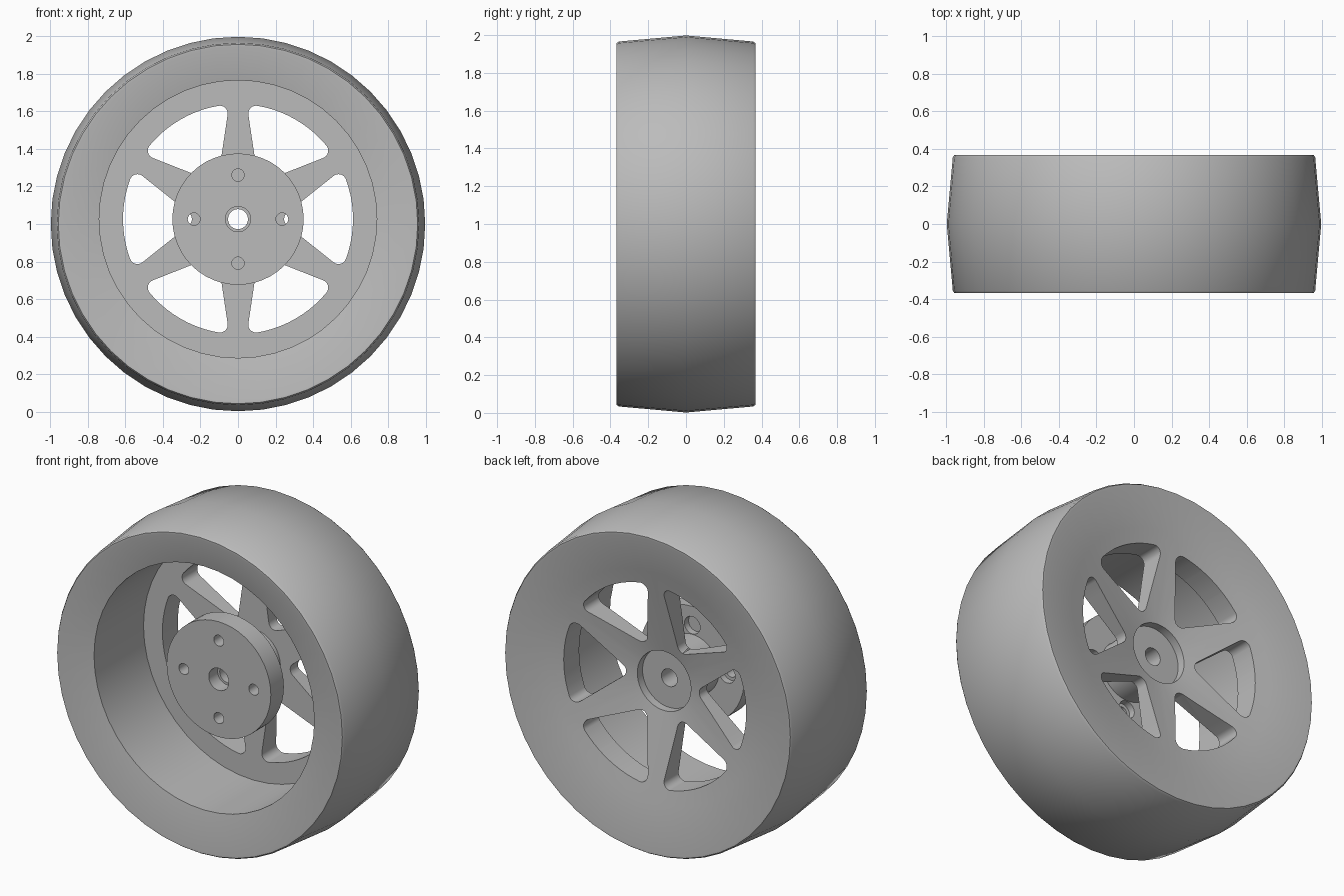
import bpy, bmesh, math
from math import sin, cos, pi, radians

default = bpy.data.objects.get("Cube")
if default:
    bpy.data.objects.remove(default, do_unlink=True)

AXLE = 1.026      # height of the hub axis
TYRE = 1.0        # height of the tread axis
SEGMENTS = 48

grey = bpy.data.materials.new("plain_grey")
grey.use_nodes = True
colour = (0.5, 0.5, 0.5, 1)
grey.diffuse_color = colour
grey.node_tree.nodes["Principled BSDF"].inputs["Base Color"].default_value = colour


def finish(bm, name):
    bmesh.ops.recalc_face_normals(bm, faces=bm.faces)
    mesh = bpy.data.meshes.new(name)
    bm.to_mesh(mesh)
    bm.free()
    mesh.materials.append(grey)
    obj = bpy.data.objects.new(name, mesh)
    bpy.context.collection.objects.link(obj)
    return obj


def lathe(name, profile):
    """Revolve a closed (radius, y) loop; the outer tyre has its own axis."""
    bm = bmesh.new()
    rings = []
    for r, y in profile:
        z = TYRE if r > 0.8 else AXLE
        angles = [2 * pi * i / SEGMENTS for i in range(SEGMENTS)]
        rings.append([bm.verts.new((r * cos(a), y, z + r * sin(a))) for a in angles])
    for k, ring in enumerate(rings):
        nxt = rings[(k + 1) % len(rings)]
        for i in range(SEGMENTS):
            j = (i + 1) % SEGMENTS
            bm.faces.new((ring[i], ring[j], nxt[j], nxt[i]))
    return finish(bm, name)


def add_prism(bm, outline, y0, y1):
    """Extrude an (x, z) outline around the axle along y."""
    front = [bm.verts.new((x, y0, AXLE + z)) for x, z in outline]
    back = [bm.verts.new((x, y1, AXLE + z)) for x, z in outline]
    bm.faces.new(front)
    bm.faces.new(back[::-1])
    for i in range(len(outline)):
        j = (i + 1) % len(outline)
        bm.faces.new((front[i], back[i], back[j], front[j]))


def arc(cx, cz, r, a0, a1, steps):
    return [(cx + r * cos(a0 + (a1 - a0) * i / steps),
             cz + r * sin(a0 + (a1 - a0) * i / steps)) for i in range(steps + 1)]


def circle(cx, cz, r, n=20):
    return arc(cx, cz, r, 0, 2 * pi, n)[:-1]


def window_outline():
    """Rounded wedge between two spokes, pointing along +x."""
    half, fillet, rim = radians(38.5), 0.042, 0.613
    tip = 0.22 + fillet / sin(half)
    inner = rim - fillet
    # distance from the tip to the corner fillet centre, along the spoke edge
    t = -tip * cos(half) + math.sqrt(inner ** 2 - (tip * sin(half)) ** 2)
    cx, cz = tip + t * cos(half), t * sin(half)
    phi = math.atan2(cz, cx)
    pts = arc(tip, 0, fillet, pi / 2 + half, 1.5 * pi - half, 6)
    pts += arc(cx, -cz, fillet, -pi / 2 - half, -phi, 8)
    pts += arc(0, 0, rim, -phi, phi, 10)[1:-1]
    pts += arc(cx, cz, fillet, phi, pi / 2 + half, 8)
    return pts


def cut(target, bm, name):
    cutter = finish(bm, name)
    mod = target.modifiers.new(name, 'BOOLEAN')
    mod.operation = 'DIFFERENCE'
    mod.solver = 'EXACT'
    mod.object = cutter
    bpy.context.view_layer.objects.active = target
    bpy.ops.object.modifier_apply(modifier=name)
    bpy.data.objects.remove(cutter, do_unlink=True)


# Wheel: hub flange, boss, barrel, crowned tread, dished back, bearing seat
wheel = lathe("wheel", [
    (0.067, -0.185), (0.35, -0.185), (0.35, -0.06), (0.18, -0.06),
    (0.18, 0.15), (0.74, 0.15), (0.74, -0.325),
    (0.945, -0.367), (0.958, -0.367), (0.966, -0.355),
    (0.998, 0),
    (0.966, 0.355), (0.958, 0.367), (0.945, 0.367),
    (0.7, 0.316), (0.18, 0.21), (0.18, 0.16),
    (0.053, 0.16), (0.053, -0.1), (0.067, -0.1)])

# Six windows leaving tapered spokes
windows = bmesh.new()
shape = window_outline()
for k in range(6):
    a = k * pi / 3
    add_prism(windows, [(x * cos(a) - z * sin(a), x * sin(a) + z * cos(a))
                        for x, z in shape], 0.05, 0.45)
cut(wheel, windows, "windows")

# Four bolt holes through the flange, counterbored from behind
for name, radius, y0, y1 in (("bolt_holes", 0.033, -0.3, -0.03),
                             ("counterbores", 0.053, -0.1, -0.03)):
    holes = bmesh.new()
    for k in range(4):
        a = k * pi / 2
        add_prism(holes, circle(0.235 * cos(a), 0.235 * sin(a), radius), y0, y1)
    cut(wheel, holes, name)

# Smooth shading with sharp edges kept
bpy.ops.object.select_all(action='DESELECT')
wheel.select_set(True)
bpy.context.view_layer.objects.active = wheel
bpy.ops.object.shade_smooth_by_angle(angle=radians(30))
